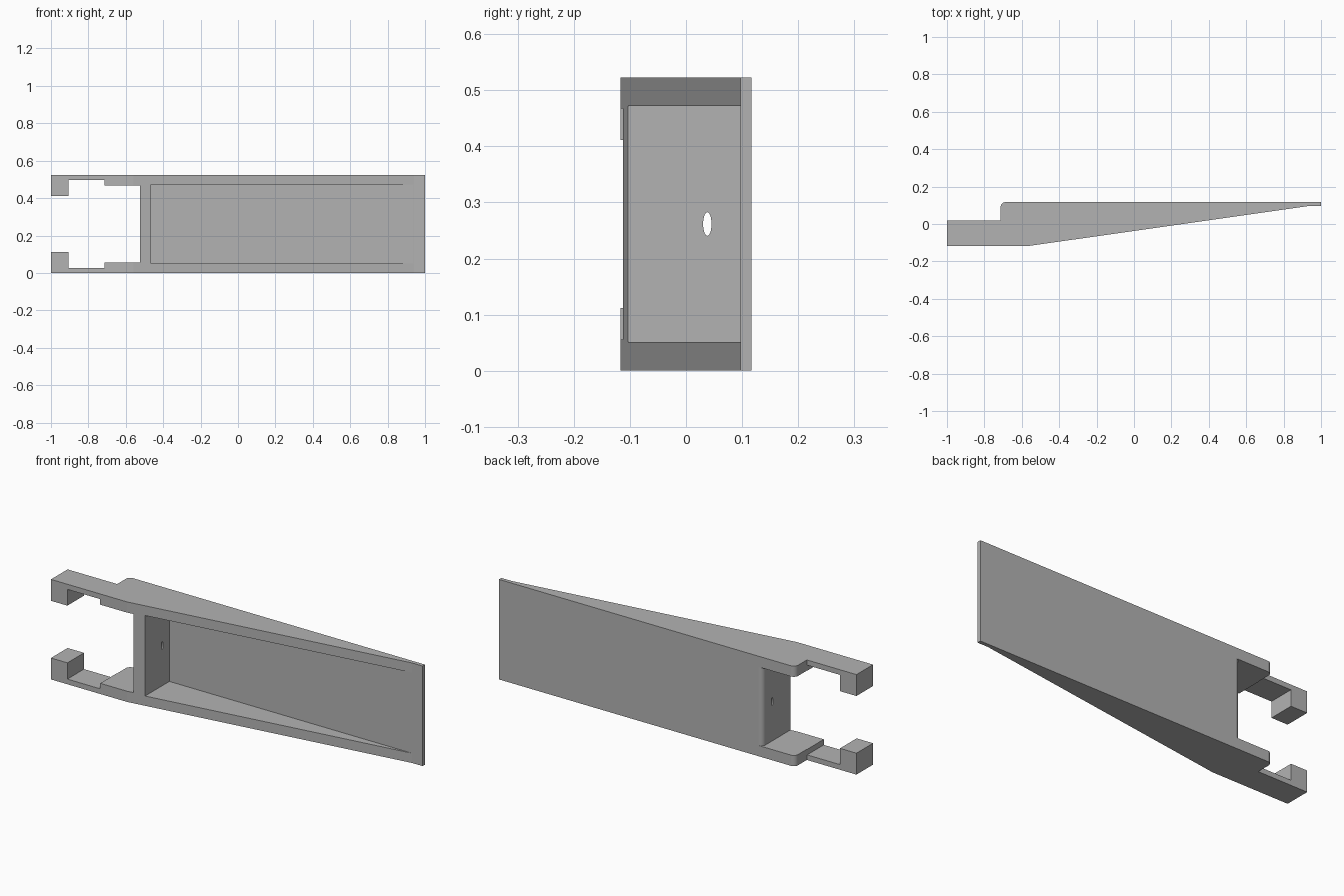
import bpy
import bmesh
import math

if "Cube" in bpy.data.objects:
    bpy.data.objects.remove(bpy.data.objects["Cube"], do_unlink=True)

HEIGHT = 0.523
BACK = 0.117
ROUND = 0.025

grey = bpy.data.materials.new("plain grey")
grey.use_nodes = True
grey.diffuse_color = (0.45, 0.45, 0.45, 1)
grey.node_tree.nodes["Principled BSDF"].inputs["Base Color"].default_value = grey.diffuse_color


def prism(name, outline, z0, z1):
    """Extrude an XY outline from z0 to z1."""
    bm = bmesh.new()
    base = bm.faces.new([bm.verts.new((x, y, z0)) for x, y in outline])
    top = bmesh.ops.extrude_face_region(bm, geom=[base])["geom"]
    bmesh.ops.translate(bm, vec=(0, 0, z1 - z0),
                        verts=[v for v in top if isinstance(v, bmesh.types.BMVert)])
    bmesh.ops.recalc_face_normals(bm, faces=bm.faces)
    mesh = bpy.data.meshes.new(name)
    bm.to_mesh(mesh)
    bm.free()
    mesh.materials.append(grey)
    obj = bpy.data.objects.new(name, mesh)
    bpy.context.collection.objects.link(obj)
    return obj


def rounded_corner(x):
    """Convex corner between a wall at x and the back surface."""
    steps = 8
    return [(x + ROUND * (1 - math.cos(a)), BACK - ROUND * (1 - math.sin(a)))
            for a in (math.pi / 2 * i / steps for i in range(steps + 1))]


def box(name, x0, x1, y0, y1, z0, z1):
    return prism(name, [(x0, y0), (x1, y0), (x1, y1), (x0, y1)], z0, z1)


# Wedge body with the stepped arm section
outline = [(-1, -BACK), (-0.56, -BACK), (0.94, 0.097), (1, 0.097), (1, BACK)]
outline += reversed(rounded_corner(-0.713))
outline += [(-0.713, 0.02), (-1, 0.02)]
body = prism("wedge_body", outline, 0, HEIGHT)

# Opening between the arms, with a rounded back edge on the cross wall
opening = [(-0.715, -0.3), (-0.525, -0.3)] + rounded_corner(-0.525)
opening += [(-0.525 + ROUND, 0.3), (-0.715, 0.3)]
cutters = [
    prism("arm_opening", opening, 0.056, HEIGHT - 0.056),
    box("arm_recess", -0.905, -0.7149, -0.3, 0.3, 0.027, HEIGHT - 0.027),
    box("hook_gap", -1.2, -0.9, -0.3, 0.3, 0.112, HEIGHT - 0.112),
    box("front_pocket", -0.465, 1.2, -0.3, 0.0968, 0.051, HEIGHT - 0.051),
]

# Oval hole through the cross wall
bpy.ops.mesh.primitive_cylinder_add(vertices=32, radius=1, depth=0.2,
                                    location=(-0.495, 0.038, HEIGHT / 2),
                                    rotation=(0, math.pi / 2, 0))
hole = bpy.context.object
hole.name = "wall_hole"
hole.scale = (0.021, 0.0075, 1)
hole.data.materials.append(grey)
cutters.append(hole)

for cutter in cutters:
    cutter.hide_render = True
    mod = body.modifiers.new(cutter.name, "BOOLEAN")
    mod.operation = "DIFFERENCE"
    mod.solver = "EXACT"
    mod.object = cutter

# Bake the cuts and drop the cutters
bpy.context.view_layer.update()
graph = bpy.context.evaluated_depsgraph_get()
finished = bpy.data.meshes.new_from_object(body.evaluated_get(graph))
body.modifiers.clear()
body.data = finished
for cutter in cutters:
    bpy.data.objects.remove(cutter, do_unlink=True)

bpy.ops.object.select_all(action="DESELECT")
body.select_set(True)
bpy.context.view_layer.objects.active = body
bpy.ops.object.shade_smooth_by_angle(angle=math.radians(30))
# The slope meets the narrow tip at a shallow angle, so keep its flat faces crisp
for poly in body.data.polygons:
    n = poly.normal
    poly.use_smooth = abs(n.z) < 0.01 and n.y > 0.01 and n.x < -0.01
